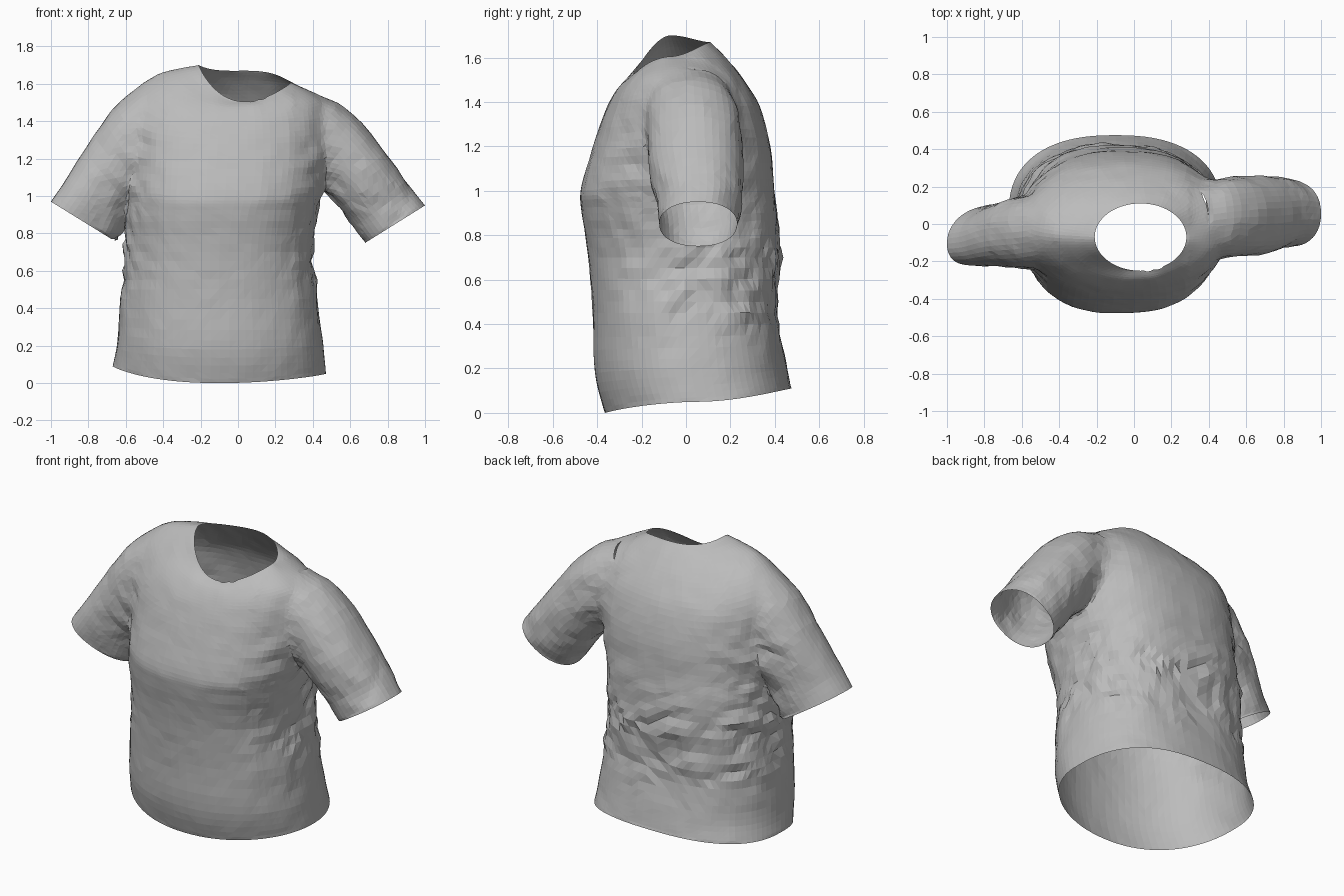
import bpy, bmesh, math
from mathutils import Vector, noise

cube = bpy.data.objects.get("Cube")
if cube:
    bpy.data.objects.remove(cube, do_unlink=True)


def material(name, rgb):
    m = bpy.data.materials.new(name)
    m.use_nodes = True
    m.diffuse_color = (*rgb, 1)
    m.node_tree.nodes["Principled BSDF"].inputs["Base Color"].default_value = (*rgb, 1)
    return m


cloth = material("grey cloth", (0.5, 0.5, 0.5))
cap_mat = material("temporary cap", (0.5, 0.5, 0.5))


def spline(rows, steps):
    """Catmull-Rom interpolation through rows of numbers."""
    out = []
    n = len(rows)
    for i in range(n - 1):
        a, b, c, d = (rows[max(0, min(n - 1, i + k))] for k in (-1, 0, 1, 2))
        for s in range(steps):
            t = s / steps
            out.append([0.5 * (2 * q + (r - p) * t + (2 * p - 5 * q + 4 * r - w) * t * t
                               + (3 * q - p - 3 * r + w) * t ** 3)
                        for p, q, r, w in zip(a, b, c, d)])
    return out + [list(rows[-1])]


def rounded(angle, power):
    c, s = math.cos(angle), math.sin(angle)
    return (math.copysign(abs(c) ** (2 / power), c), math.copysign(abs(s) ** (2 / power), s))


def torso_ring(row, n):
    x0, x1, y0, y1, z_right, z_left, z_front, z_back, p_front, p_back = row
    ring = []
    for i in range(n):
        c, s = rounded(2 * math.pi * i / n, p_back if i < n / 2 else p_front)
        k = abs(s) ** 1.75
        side = (z_left + z_right + c * (z_left - z_right)) / 2
        z = (1 - k) * side + k * (z_back if s > 0 else z_front)
        ring.append(Vector(((x0 + x1 + c * (x1 - x0)) / 2, (y0 + y1 + s * (y1 - y0)) / 2, z)))
    return ring


def sleeve_ring(row, n):
    lx, lz, ux, uz, y0, y1, skew = row
    ring = []
    for i in range(n):
        c, s = rounded(2 * math.pi * i / n, 2.2)
        k = (1 + c) / 2
        y = (y0 + y1 + s * (y1 - y0)) / 2 + skew * c
        ring.append(Vector((lx + (ux - lx) * k, y, lz + (uz - lz) * k)))
    return ring


def loft(name, rings):
    """Tube through the rings, closed by fans that are removed after joining."""
    bm = bmesh.new()
    loops = [[bm.verts.new(p) for p in ring] for ring in rings]
    n = len(rings[0])
    for a, b in zip(loops, loops[1:]):
        for i in range(n):
            bm.faces.new((a[i], a[(i + 1) % n], b[(i + 1) % n], b[i]))
    for loop in (loops[0], loops[-1]):
        mid = bm.verts.new(sum((v.co for v in loop), Vector()) / n)
        for i in range(n):
            bm.faces.new((loop[i], loop[(i + 1) % n], mid)).material_index = 1
    bmesh.ops.recalc_face_normals(bm, faces=bm.faces)
    me = bpy.data.meshes.new(name)
    bm.to_mesh(me)
    bm.free()
    me.materials.append(cloth)
    me.materials.append(cap_mat)
    ob = bpy.data.objects.new(name, me)
    bpy.context.collection.objects.link(ob)
    return ob


# Body: x range, y range, heights at right, left, front, back, squareness front, back
body_rows = [
    (-.67, .47, -.365, .475, .09, .05, 0, .11, 2.1, 2.4),
    (-.645, .455, -.41, .45, .22, .2, .18, .23, 2.15, 2.4),
    (-.625, .425, -.42, .41, .45, .45, .45, .45, 2.2, 2.6),
    (-.6, .4, -.44, .42, .7, .7, .7, .7, 2.25, 2.6),
    (-.595, .42, -.47, .41, .9, .9, .9, .9, 2.35, 2.6),
    (-.59, .45, -.475, .395, 1.02, 1.02, 1.0, 1.02, 2.4, 2.5),
    (-.59, .48, -.425, .38, 1.22, 1.2, 1.18, 1.2, 2.35, 2.4),
    (-.59, .49, -.375, .33, 1.44, 1.38, 1.33, 1.38, 2.25, 2.3),
    (-.53, .47, -.335, .26, 1.59, 1.5, 1.42, 1.5, 2.1, 2.1),
    (-.4, .39, -.295, .18, 1.66, 1.56, 1.475, 1.6, 2.0, 2.0),
    (-.21, .28, -.25, .11, 1.7, 1.605, 1.505, 1.67, 2.0, 2.0)]
shirt = loft("shirt", [torso_ring(r, 84) for r in spline(body_rows, 5)])

# Sleeves: underarm point, top point (x, z each), y range, twist
left_rows = [(.68, .75, 1, .95, -.12, .23, 0), (.62, .83, .92, 1.05, -.13, .25, 0),
             (.48, 1, .79, 1.23, -.17, .26, 0), (.36, 1.13, .58, 1.48, -.18, .25, 0),
             (.2, 1.25, .4, 1.55, -.16, .2, 0)]
right_rows = [(-.66, .76, -1, .97, -.21, .09, -.045), (-.62, .81, -.92, 1.09, -.22, .1, -.035),
              (-.55, .97, -.8, 1.28, -.23, .13, -.01), (-.45, 1.12, -.66, 1.49, -.24, .15, 0),
              (-.3, 1.25, -.47, 1.61, -.2, .12, 0)]
for name, rows in (("left_sleeve", left_rows), ("right_sleeve", right_rows)):
    sleeve = loft(name, [sleeve_ring(r, 40) for r in spline(rows, 5)])
    mod = shirt.modifiers.new(name, 'BOOLEAN')
    mod.operation = 'UNION'
    mod.solver = 'EXACT'
    mod.object = sleeve
    joined = bpy.data.meshes.new_from_object(
        shirt.evaluated_get(bpy.context.evaluated_depsgraph_get()))
    shirt.modifiers.clear()
    shirt.data = joined
    bpy.data.objects.remove(sleeve, do_unlink=True)

# Open the hem, neck and cuffs
bm = bmesh.new()
bm.from_mesh(shirt.data)
bmesh.ops.delete(bm, geom=[f for f in bm.faces if f.material_index == 1], context='FACES')
bmesh.ops.remove_doubles(bm, verts=bm.verts, dist=0.008)
bmesh.ops.triangulate(bm, faces=bm.faces)

# Soften the sleeve joints
joint = [v for v in bm.verts if not v.is_boundary and .78 < v.co.z < 1.64
         and (.3 < v.co.x < .66 or -.76 < v.co.x < -.4)]
for _ in range(6):
    bmesh.ops.smooth_vert(bm, verts=joint, factor=0.5, use_axis_x=True,
                          use_axis_y=True, use_axis_z=True)


def bump(p, centre, size):
    d = [(a - b) / s for a, b, s in zip(p, centre, size)]
    return math.exp(-sum(k * k for k in d))


# Creases: waist sides, back waist, armpits and left cuff
folds = [((.42, .1, .62), (.2, .4, .22), 1), ((-.6, .1, .68), (.16, .35, .25), .8),
         ((-.1, .42, .62), (.5, .2, .24), .9), ((.46, 0, 1.15), (.14, .4, .25), .7),
         ((-.58, 0, 1.15), (.14, .4, .25), .7), ((.8, .05, .97), (.15, .3, .12), .6)]
bm.normal_update()
moves = []
for v in bm.verts:
    if v.is_boundary:
        continue
    p = v.co
    weight = min(1, sum(k * bump(p, c, s) for c, s, k in folds))
    ridge = abs(noise.noise(Vector((p.x * 4, p.y * 4, p.z * 8 + p.x * 4 - p.y * 3)))) - .2
    fine = noise.noise(p * 12)
    moves.append((v, v.normal * (weight * (ridge * .06 + fine * .018) + fine * .003)))
for v, move in moves:
    v.co += move
for f in bm.faces:
    f.material_index = 0
    f.smooth = False
bm.to_mesh(shirt.data)
bm.free()
shirt.data.materials.clear()
shirt.data.materials.append(cloth)
bpy.data.materials.remove(cap_mat)
